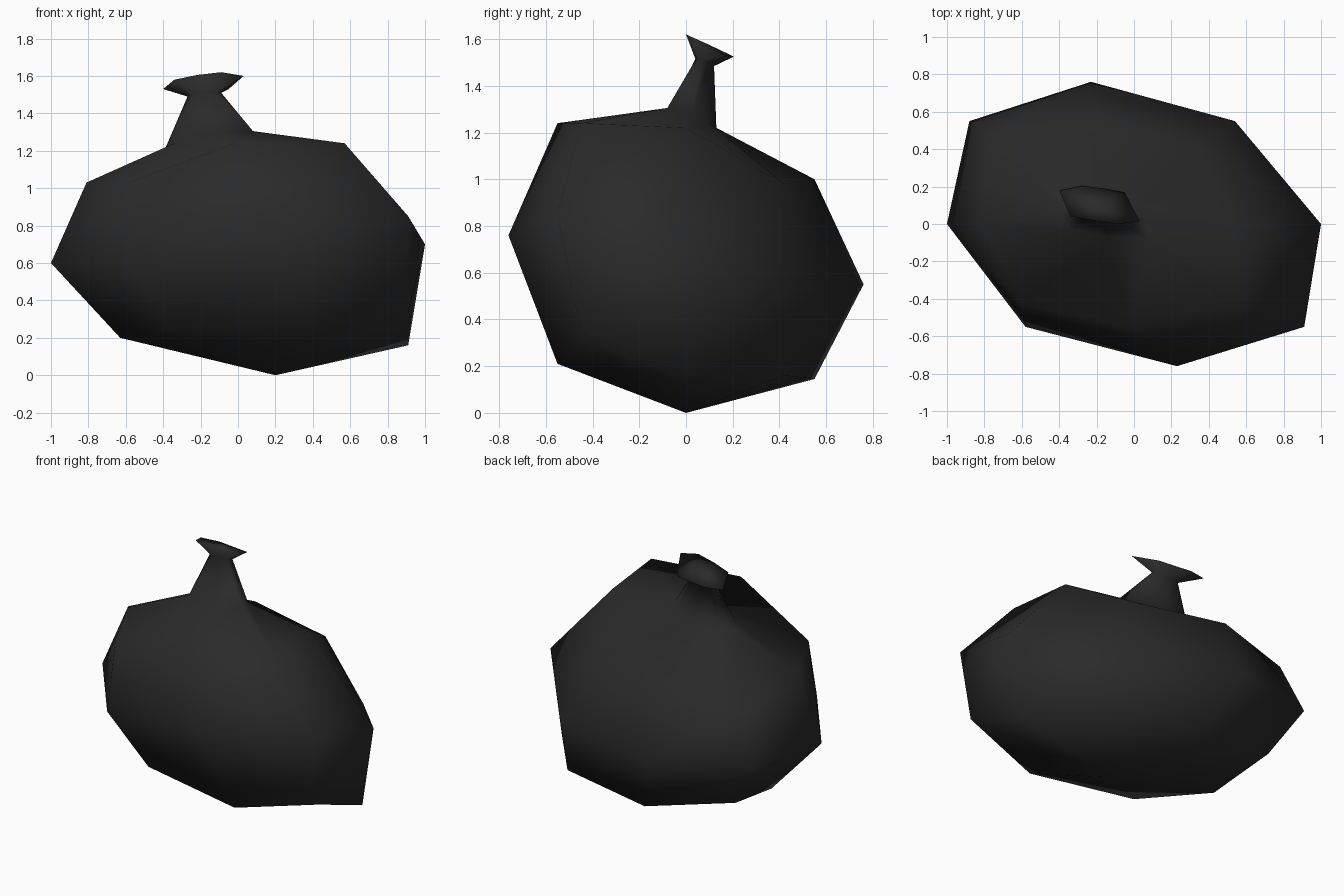
import bpy
import bmesh
from math import cos, sin, pi
from mathutils import Vector

SIDES = 8

if "Cube" in bpy.data.objects:
    bpy.data.objects.remove(bpy.data.objects["Cube"], do_unlink=True)


def make_material(name, colour):
    mat = bpy.data.materials.new(name)
    mat.use_nodes = True
    mat.diffuse_color = colour
    shader = mat.node_tree.nodes["Principled BSDF"]
    shader.inputs["Base Color"].default_value = colour
    shader.inputs["Roughness"].default_value = 0.7
    return mat


def oval(centre, along, across):
    """Tilted oval cross-section spanned by two half-axes."""
    c, a, b = Vector(centre), Vector(along), Vector(across)
    angles = [2 * pi * i / SIDES for i in range(SIDES)]
    return [c + a * cos(t) + b * sin(t) for t in angles]


def bridge(bm, lower, upper):
    """Join two cross-sections with a band of quads."""
    for i in range(SIDES):
        j = (i + 1) % SIDES
        bm.faces.new((lower[i], lower[j], upper[j], upper[i]))


def fan(bm, ring, tip, flip=False):
    """Close a cross-section with triangles meeting at a tip."""
    centre = bm.verts.new(tip)
    for i in range(SIDES):
        corners = (ring[i], ring[(i + 1) % SIDES], centre)
        bm.faces.new(corners[::-1] if flip else corners)


# Slumped, lopsided sack: lower, middle and upper cross-sections
lower_bulge = [(.91, .01, .16), (.58, .42, .16), (-.08, .55, .145), (-.68, .45, .29),
               (-.63, 0, .2), (-.36, -.43, .245), (.36, -.55, .21), (.91, -.45, .34)]
middle_bulge = [(1, 0, .7), (.54, .55, .53), (-.23, .76, .55), (-.88, .55, .62),
                (-1, 0, .6), (-.58, -.55, .6), (.23, -.76, .76), (.91, -.55, .85)]
upper_bulge = [(.54, 0, 1.22), (.35, .42, .98), (-.26, .55, 1), (-.75, .48, .91),
               (-.81, 0, 1.03), (-.61, -.42, 1.02), (-.02, -.55, 1.24), (.57, -.45, 1.24)]

# Gathered neck, pinched waist and flared opening
neck_base = [(.06, .02, 1.28), (0, .1, 1.24), (-.14, .13, 1.22), (-.3, .13, 1.21),
             (-.39, .05, 1.21), (-.34, -.03, 1.24), (-.14, -.07, 1.29), (.08, -.08, 1.305)]
waist = oval((-.18, .08, 1.5), (.09, -.01, .01), (0, .04, -.015))
flare = [(.03, .015, 1.6), (-.05, .17, 1.53), (-.16, .19, 1.525), (-.28, .205, 1.525),
         (-.4, .18, 1.53), (-.34, .04, 1.58), (-.22, .02, 1.605), (-.09, 0, 1.62)]

bm = bmesh.new()
sections = [lower_bulge, middle_bulge, upper_bulge, neck_base, waist, flare]
rings = [[bm.verts.new(p) for p in section] for section in sections]
for below, above in zip(rings, rings[1:]):
    bridge(bm, below, above)
fan(bm, rings[0], (.2, 0, 0), flip=True)
fan(bm, rings[-1], (-.185, .1, 1.575))
bmesh.ops.recalc_face_normals(bm, faces=bm.faces)

mesh = bpy.data.meshes.new("tied_sack")
bm.to_mesh(mesh)
bm.free()
mesh.materials.append(make_material("black plastic", (.023, .023, .023, 1)))
mesh.shade_smooth()
sack = bpy.data.objects.new("tied_sack", mesh)
bpy.context.collection.objects.link(sack)
